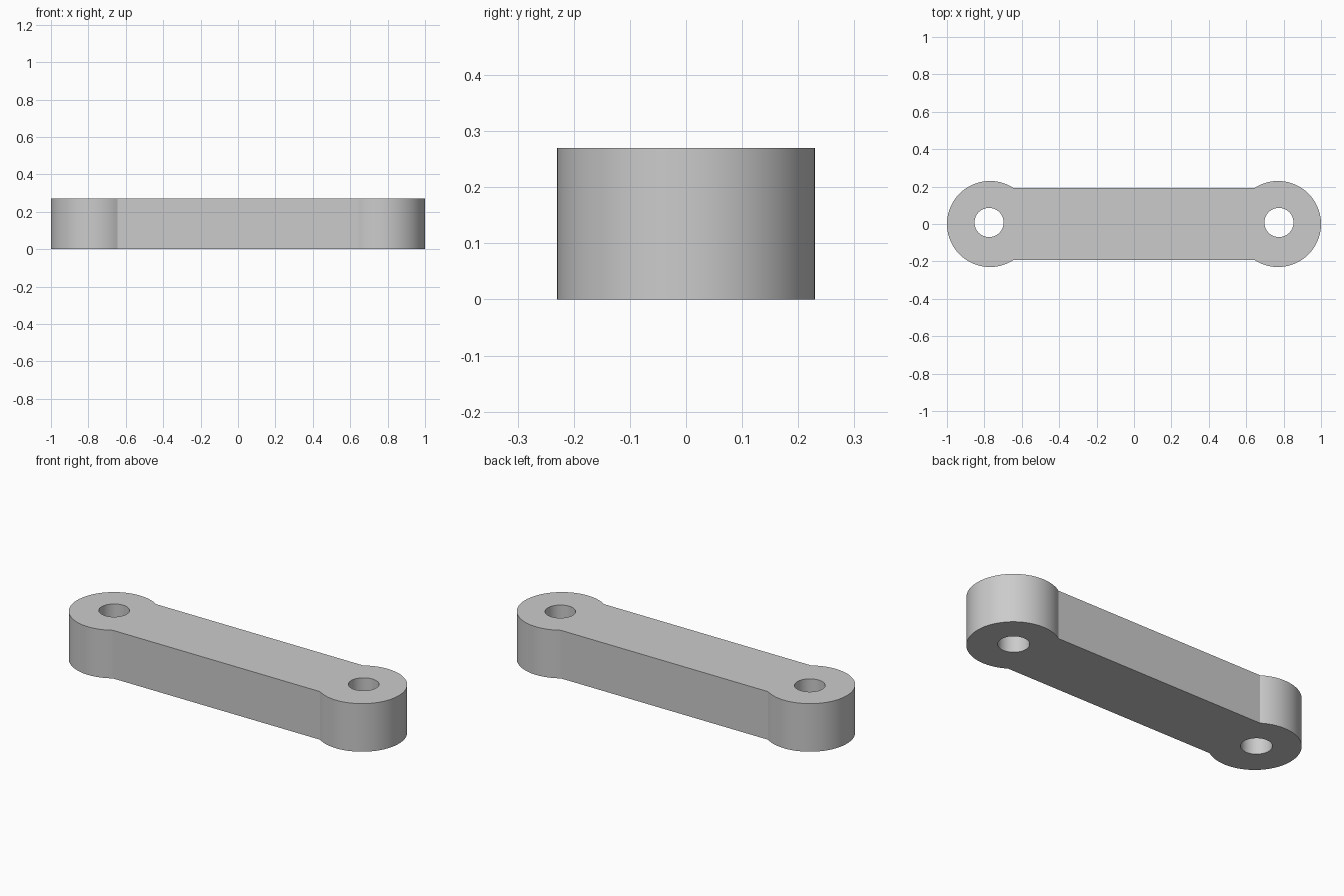
import bpy
import bmesh
from math import asin, cos, sin, pi, radians

cube = bpy.data.objects.get("Cube")
if cube:
    bpy.data.objects.remove(cube, do_unlink=True)

HEIGHT = 0.27
END_X, END_R = 0.77, 0.23
BAR_HALF = 0.192
HOLE_X, HOLE_Y, HOLE_R = 0.775, 0.008, 0.078


def arc(cx, cy, r, start, end, steps):
    return [(cx + r * cos(start + (end - start) * i / steps),
             cy + r * sin(start + (end - start) * i / steps))
            for i in range(steps + 1)]


# Outline: two round ends joined by the straight bar
a = asin(BAR_HALF / END_R)
right_end = arc(END_X, 0, END_R, a - pi, pi - a, 64)
left_end = [(-x, -y) for x, y in right_end]
loops = [right_end + left_end]

# Pin holes
for side in (-1, 1):
    loops.append(arc(side * HOLE_X, HOLE_Y, HOLE_R, 0, 2 * pi, 48)[:-1])

# Filled profile extruded to full thickness
curve = bpy.data.curves.new("link_profile", "CURVE")
curve.dimensions = "2D"
curve.fill_mode = "BOTH"
curve.extrude = HEIGHT / 2
for points in loops:
    spline = curve.splines.new("POLY")
    spline.points.add(len(points) - 1)
    for point, (x, y) in zip(spline.points, points):
        point.co = (x, y, 0, 1)
    spline.use_cyclic_u = True

profile = bpy.data.objects.new("link_profile", curve)
bpy.context.collection.objects.link(profile)
bpy.context.view_layer.update()
mesh = bpy.data.meshes.new_from_object(
    profile.evaluated_get(bpy.context.evaluated_depsgraph_get()))
bpy.data.objects.remove(profile, do_unlink=True)
bpy.data.curves.remove(curve)

# Weld caps to walls and stand the link on the floor
bm = bmesh.new()
bm.from_mesh(mesh)
bmesh.ops.remove_doubles(bm, verts=bm.verts, dist=0.0001)
bmesh.ops.recalc_face_normals(bm, faces=bm.faces)
bmesh.ops.translate(bm, verts=bm.verts, vec=(0, 0, HEIGHT / 2))
bm.to_mesh(mesh)
bm.free()

# Plain grey finish
grey = bpy.data.materials.new("light_grey")
grey.use_nodes = True
colour = (0.6, 0.6, 0.6, 1)
grey.diffuse_color = colour
grey.node_tree.nodes["Principled BSDF"].inputs["Base Color"].default_value = colour
mesh.materials.clear()
mesh.materials.append(grey)

mesh.name = "link_arm"
link = bpy.data.objects.new("link_arm", mesh)
bpy.context.collection.objects.link(link)
bpy.ops.object.select_all(action="DESELECT")
link.select_set(True)
bpy.context.view_layer.objects.active = link
bpy.ops.object.shade_smooth_by_angle(angle=radians(30))
